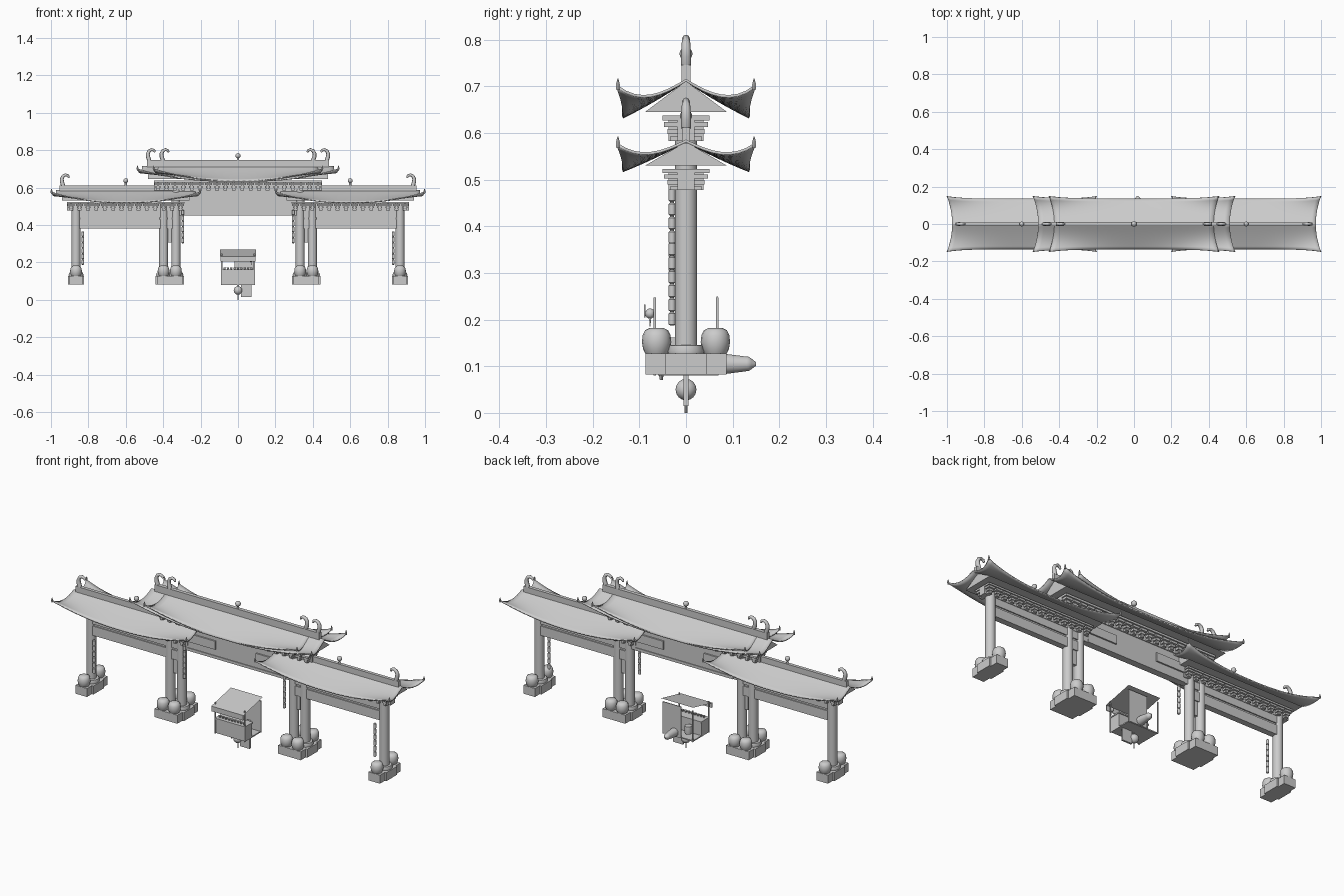
import bpy, bmesh, math
from mathutils import Vector

if "Cube" in bpy.data.objects:
    bpy.data.objects.remove(bpy.data.objects["Cube"])

def make(name, verts, faces, smooth=False):
    me = bpy.data.meshes.new(name)
    me.from_pydata(verts, [], faces)
    bm = bmesh.new(); bm.from_mesh(me)
    bmesh.ops.recalc_face_normals(bm, faces=bm.faces)
    bm.to_mesh(me); bm.free()
    ob = bpy.data.objects.new(name, me)
    bpy.context.collection.objects.link(ob)
    if smooth:
        bpy.ops.object.select_all(action='DESELECT')
        ob.select_set(True)
        bpy.context.view_layer.objects.active = ob
        bpy.ops.object.shade_smooth_by_angle(angle=math.radians(40))
    return ob

BOX = [(0, 1, 3, 2), (4, 6, 7, 5), (0, 4, 5, 1), (2, 3, 7, 6), (0, 2, 6, 4), (1, 5, 7, 3)]

def boxes(name, items):
    # each item: x0, x1, y0, y1, z0, z1
    v, f = [], []
    for x0, x1, y0, y1, z0, z1 in items:
        o = len(v)
        v += [(x, y, z) for x in (x0, x1) for y in (y0, y1) for z in (z0, z1)]
        f += [tuple(i + o for i in q) for q in BOX]
    return make(name, v, f)

def lathe(name, x, y, prof, n=16, axis='Z'):
    # prof: (radius, height); axis Y lays the shape along y
    v, f = [], []
    for r, h in prof:
        for i in range(n):
            a = 2 * math.pi * i / n
            c, s = r * math.cos(a), r * math.sin(a)
            v.append((x + c, y + s, h) if axis == 'Z' else (x + c, h, y + s))
    for j in range(len(prof) - 1):
        for i in range(n):
            k = (i + 1) % n
            f.append((j*n + i, j*n + k, j*n + n + k, j*n + n + i))
    f += [tuple(range(n))[::-1], tuple(range(len(v) - n, len(v)))]
    return make(name, v, f, True)

def ball(r, z, n=8):
    return [(max(r * math.sin(math.pi * i / n), .0005), z - r * math.cos(math.pi * i / n))
            for i in range(n + 1)]

def roof(name, cx, half, ridge, low, lift):
    # curved tile surface with upturned corners
    nu, nv = 32, 16
    v, f = [], []
    for i in range(nu + 1):
        u = 2 * i / nu - 1
        for j in range(nv + 1):
            w = 2 * j / nv - 1
            a = abs(w)
            x = cx + u * (half - .028 + .028 * a * a)
            y = w * (.136 + .012 * abs(u) ** 5)
            z = ridge - (ridge - low) * (1.15 * a - .15 * a * a) + lift * abs(u) ** 2.3 * a ** 2.8
            v.append((x, y, z))
    m = nv + 1
    for i in range(nu):
        for j in range(nv):
            f.append((i*m + j, i*m + m + j, i*m + m + j + 1, i*m + j + 1))
    ob = make(name, v, f, True)
    s = ob.modifiers.new("thickness", 'SOLIDIFY')
    s.thickness, s.offset = .006, 0
    # corner spikes
    for sx in (-1, 1):
        for sy in (-1, 1):
            lathe(name + "_corner_tip", cx + sx * (half - .003), sy * .146,
                  [(.004, low + lift - .008), (.005, low + lift + .004), (.001, low + lift + .017)], 6)
    # gable body with flat soffit
    g, b = half - .06, low + .011
    make(name + "_gable", [(cx + s * g, y, z) for s in (-1, 1)
         for y, z in ((-.088, b), (.088, b), (0, ridge - .002))],
         [(0, 1, 2), (3, 5, 4), (0, 3, 4, 1), (1, 4, 5, 2), (2, 5, 3, 0)])

def curl(name, x, z, s):
    # hooked ridge ornament bending outwards
    pts = [(0, 0, .011), (.006, .02, .011), (.007, .036, .010), (0, .051, .009),
           (-.014, .058, .008), (-.027, .053, .007), (-.031, .043, .005)]
    cu = bpy.data.curves.new(name, 'CURVE')
    cu.dimensions, cu.bevel_depth, cu.bevel_resolution, cu.use_fill_caps = '3D', 1, 2, True
    sp = cu.splines.new('POLY'); sp.points.add(len(pts) - 1)
    for p, (a, h, r) in zip(sp.points, pts):
        p.co, p.radius = (x - s * a * -1, 0, z + h, 1), r
    ob = bpy.data.objects.new(name, cu)
    bpy.context.collection.objects.link(ob)

def brackets(name, x0, x1, z, h, count):
    # stepped bracket sets under the eaves
    out = [(x0, x1, -.05, .05, z + .8 * h, z + h), (x0, x1, -.018, .018, z, z + .8 * h)]
    step = (x1 - x0) / count
    for i in range(count):
        c = x0 + step * (i + .5)
        for k, (w, d) in enumerate(((.22, .033), (.3, .040), (.43, .047))):
            out.append((c - w * step, c + w * step, -d, d, z + k * .27 * h, z + (k * .27 + .2) * h))
        out.append((c - .13 * step, c + .13 * step, -.037, .037, z, z + .8 * h))
    boxes(name, out)

# columns with drum feet
for s in (-1, 1):
    for x, top in ((.866, .5), (.398, .5), (.332, .59)):
        lathe("column", s * x, 0, [(.038, .125), (.04, .133), (.036, .145), (.024, .146), (.024, top)], 20)
        boxes("column_base", [(s*x - .043, s*x + .043, -.045, .045, .082, .127),
                              (s*x - .034, s*x + .034, -.087, .087, .082, .127)])
        for y in (-.063, .063):
            lathe("drum_stone", s * x, y, [(.024, .127), (.029, .137), (.0315, .152), (.030, .166),
                                           (.025, .177), (.015, .182)])
    # side bay beams
    lo, hi = sorted((s * .87, s * .335))
    boxes("side_beams", [(lo, hi, -.016, .016, .44, .5), (lo, hi, -.01, .01, .425, .44),
                         (lo, hi, -.016, .016, .38, .43)])
    lo, hi = sorted((s * .915, s * .285))
    brackets("side_brackets", lo, hi, .478, .045, 14)
    # side roof with ridge
    roof("side_roof", s * .6, .4, .583, .519, .057)
    lo, hi = sorted((s * .955, s * .24))
    boxes("side_ridge", [(lo, hi, -.009, .009, .578, .612)])
    lathe("side_finial", s * .6, 0, [(.006, .61), (.006, .624)] + ball(.013, .637) , 12)
    curl("side_curl", s * .935, .61, s)
    # centre roof half, overlapping its mirror
    roof("centre_roof", s * .043, .497, .713, .634, .066)
    for x in (.475, .402):
        curl("centre_curl", s * x, .745, s)
    # hanging lantern strings
    for x, z0, n in ((.83, .187, 6), (.295, .302, 6)):
        prof = []
        for i in range(n):
            z = z0 + i * .03
            prof += [(.004, z), (.0075, z + .003), (.0075, z + .026), (.004, z + .029)]
        lathe("lantern_string", s * x, -.03, prof, 10)
    lo, hi = sorted((s * .355, s * .375))
    boxes("column_plaque", [(lo, hi, -.01, .01, .305, .5)])
    # carved corner braces on the centre panel
    lo, hi = sorted((s * .29, s * .12))
    boxes("corner_brace", [(lo, hi, -.022, .022, .5, .545)])

# centre bay
boxes("centre_panel", [(-.33, .33, -.014, .014, .45, .59), (-.29, .29, -.018, .018, .45, .465)])
brackets("centre_brackets", -.45, .45, .583, .055, 20)
boxes("centre_ridge", [(-.487, .487, -.01, .01, .71, .746)])
lathe("centre_finial", 0, 0, [(.006, .745), (.006, .757)] + ball(.014, .77), 12)

# market stall
make("stall_awning", [(-.095, -.088, .232), (.095, -.088, .232), (.095, .075, .268), (-.095, .075, .268)],
     [(0, 1, 2, 3)])
boxes("awning_valance", [(-.093, .093, -.09, -.087, .205, .232)])
boxes("stall_posts", [(x - .003, x + .003, y - .003, y + .003, .08, .247)
                      for x in (-.087, .087) for y in (-.067, .067)])
boxes("stall_back_wall", [(-.02, .09, .065, .069, .082, .25)])
boxes("stall_counter", [(-.087, .087, -.066, -.005, .082, .155), (-.09, .09, -.07, 0, .155, .162)])
for i in range(9):
    lathe("counter_bowl", -.072 + i * .018, -.05, [(.004, .162), (.007, .172)], 10)
for x in (-.035, .035):
    lathe("stall_stool", x, .03, [(.018, .1), (.02, .12), (.018, .14)], 12)
boxes("stall_floor", [(-.087, .087, -.06, .065, .08, .086)])
lathe("stall_lantern", .07, -.077, [(.001, .185), (.002, .2)] + ball(.011, .213), 10)
lathe("rear_barrel", .02, .105, [(.022, .065), (.022, .085), (.016, .13), (.016, .134), (.012, .14), (.004, .15)], 14, 'Y')
# hanging sign and lamp below the stall
boxes("hanging_sign", [(.015, .072, -.005, .005, .015, .085)])
lathe("hanging_lamp", 0, 0, ball(.023, .05), 14)
lathe("lamp_rod", 0, 0, [(.003, 0), (.003, .082)], 8)
lathe("small_hook", 0, -.053, [(.003, .07), (.005, .082)], 8)
